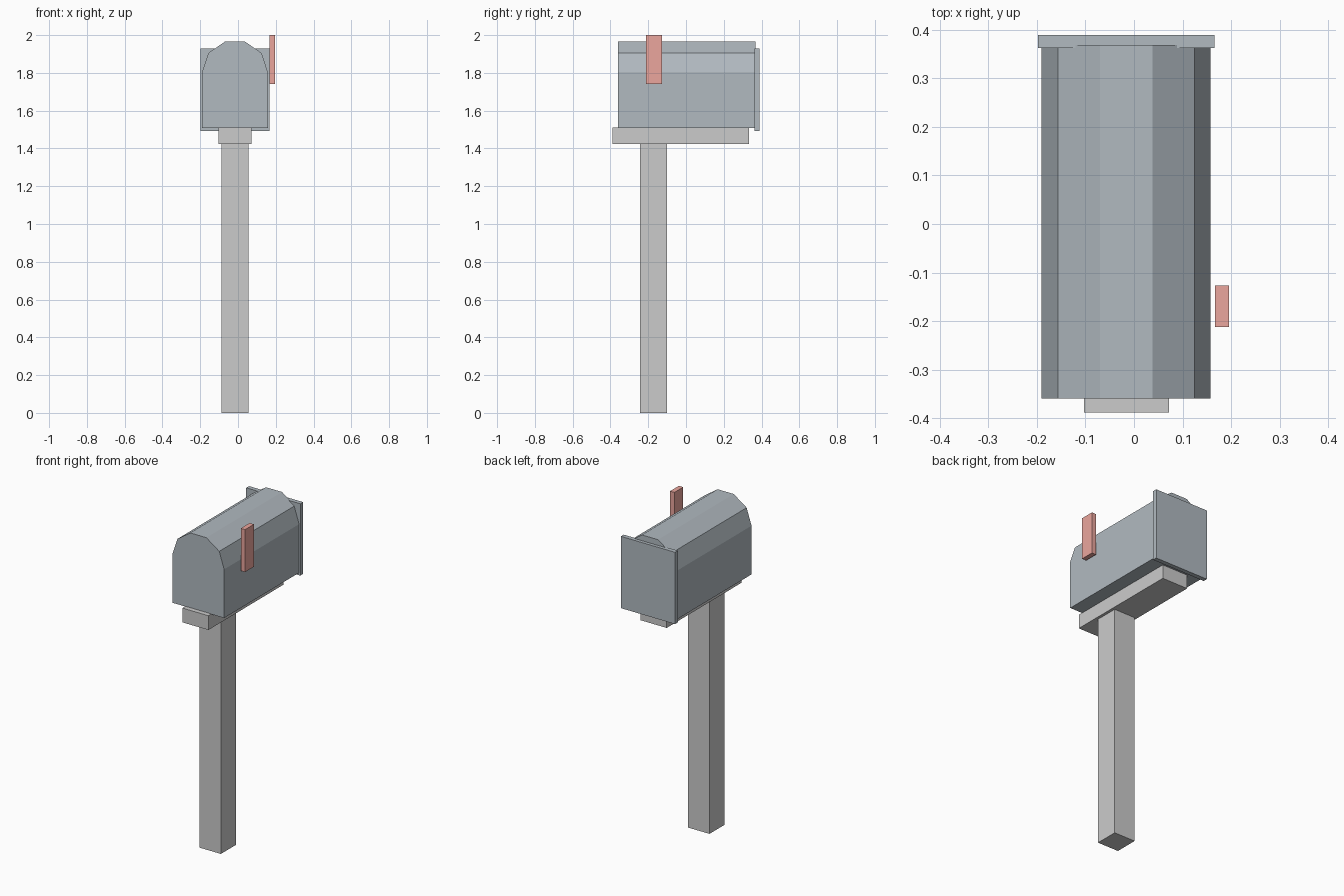
import bpy, bmesh
from mathutils import Vector

if "Cube" in bpy.data.objects:
    bpy.data.objects.remove(bpy.data.objects["Cube"])


def material(name, rgb):
    m = bpy.data.materials.new(name)
    m.diffuse_color = (*rgb, 1)
    m.use_nodes = True
    m.node_tree.nodes["Principled BSDF"].inputs["Base Color"].default_value = m.diffuse_color
    return m


def extrude_profile(name, profile, y0, y1, mat=None):
    """Extrude a closed x-z outline from y0 to y1."""
    bm = bmesh.new()
    face = bm.faces.new([bm.verts.new((x, y0, z)) for x, z in profile])
    ext = bmesh.ops.extrude_face_region(bm, geom=[face])
    verts = [g for g in ext["geom"] if isinstance(g, bmesh.types.BMVert)]
    bmesh.ops.translate(bm, verts=verts, vec=Vector((0, y1 - y0, 0)))
    bmesh.ops.recalc_face_normals(bm, faces=bm.faces[:])
    mesh = bpy.data.meshes.new(name)
    bm.to_mesh(mesh)
    bm.free()
    if mat:
        mesh.materials.append(mat)
    obj = bpy.data.objects.new(name, mesh)
    bpy.context.collection.objects.link(obj)
    return obj


def box(name, x, y, z, mat=None):
    outline = [(x[0], z[0]), (x[1], z[0]), (x[1], z[1]), (x[0], z[1])]
    return extrude_profile(name, outline, y[0], y[1], mat)


slate = material("slate", (0.44, 0.49, 0.53))
red = material("red", (0.83, 0.38, 0.34))

# Post and the support board on top of it
box("post", (-0.088, 0.055), (-0.243, -0.100), (0, 1.425))
box("support_board", (-0.103, 0.072), (-0.388, 0.333), (1.423, 1.51))

# Mailbox body: faceted arch, mirrored about its own centre line
cx = -0.016
half = [(0.174, 1.508), (0.174, 1.804), (0.141, 1.905), (0.054, 1.965)]
arch = [(cx + x, z) for x, z in half] + [(cx - x, z) for x, z in reversed(half)]
extrude_profile("mailbox_body", arch, -0.359, 0.369, slate)

# Door plate at the back end
box("door", (-0.198, 0.166), (0.362, 0.389), (1.493, 1.93), slate)

# Signal flag
box("flag", (0.167, 0.196), (-0.212, -0.127), (1.742, 2.0), red)
